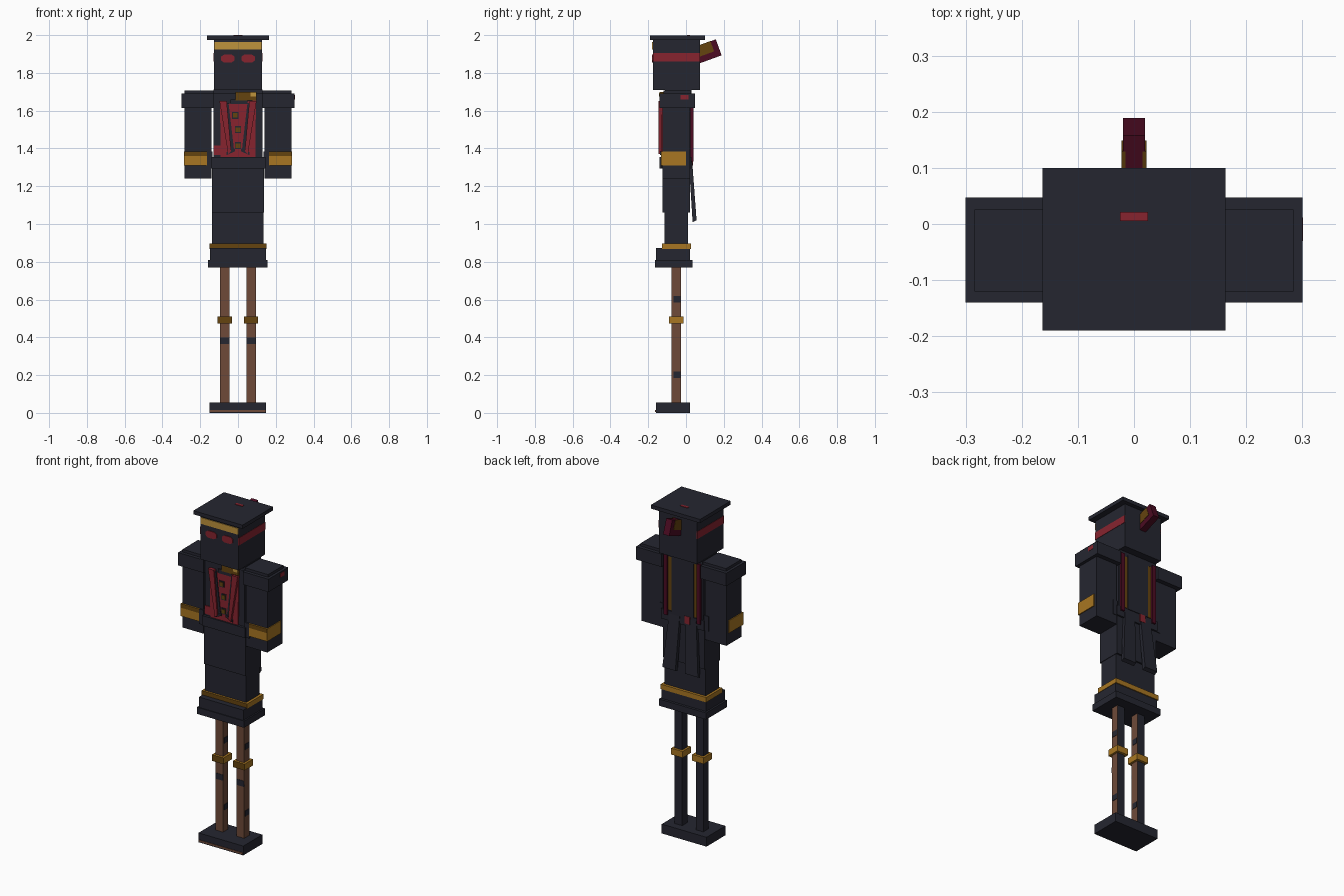
import bpy, bmesh, math
from mathutils import Matrix, Vector

if "Cube" in bpy.data.objects:
    bpy.data.objects.remove(bpy.data.objects["Cube"], do_unlink=True)


def material(name, hex_code):
    rgb = [int(hex_code[i:i + 2], 16) / 255 for i in (0, 2, 4)]
    lin = [c / 12.92 if c <= 0.04045 else ((c + 0.055) / 1.055) ** 2.4 for c in rgb]
    m = bpy.data.materials.new(name)
    m.use_nodes = True
    m.diffuse_color = (*lin, 1)
    m.node_tree.nodes["Principled BSDF"].inputs["Base Color"].default_value = (*lin, 1)
    return m


NAVY = material("dark navy", "252630")
GOLD = material("gold", "A87622")
PALE = material("pale gold", "BF933C")
BRONZE = material("bronze", "65430F")
RED = material("red", "87242F")
MAROON = material("maroon", "4C0B22")
WOOD = material("brown", "6E4A39")


def finish(name, bm, mats):
    bmesh.ops.recalc_face_normals(bm, faces=bm.faces)
    me = bpy.data.meshes.new(name)
    bm.to_mesh(me)
    bm.free()
    for m in mats:
        me.materials.append(m)
    ob = bpy.data.objects.new(name, me)
    bpy.context.collection.objects.link(ob)
    return ob


def box(name, x, y, z, *mats, rule=None):
    """Box from three (low, high) ranges; rule maps a face normal to a material slot."""
    bm = bmesh.new()
    size = [b - a for a, b in (x, y, z)]
    mid = [(a + b) / 2 for a, b in (x, y, z)]
    bmesh.ops.create_cube(bm, size=1, matrix=Matrix.Translation(mid) @ Matrix.Diagonal((*size, 1)))
    bm.normal_update()
    if rule:
        for f in bm.faces:
            f.material_index = rule(f.normal)
    return finish(name, bm, mats)


def plate(name, pts, y, mat):
    """Flat outline in x and z, extruded over the y range."""
    bm = bmesh.new()
    f = bm.faces.new([bm.verts.new((px, y[0], pz)) for px, pz in pts])
    ext = bmesh.ops.extrude_face_region(bm, geom=[f])
    bmesh.ops.translate(bm, vec=(0, y[1] - y[0], 0),
                        verts=[v for v in ext["geom"] if isinstance(v, bmesh.types.BMVert)])
    return finish(name, bm, [mat])


def side_x(s, a, b):
    return tuple(sorted((s * a, s * b)))


def front_bronze(n):
    return 1 if n.y < -0.5 else 0


SIDES = ((1, "left"), (-1, "right"))

# Head and flat hat
box("head", (-.127, .127), (-.175, .075), (1.71, 1.98), NAVY)
box("hat_brim", (-.163, .163), (-.19, .10), (1.975, 1.997), NAVY)
box("hat_top_mark", (-.025, .025), (.005, .021), (1.996, 2.0), RED)
box("hat_band", (-.125, .125), (-.179, -.17), (1.925, 1.963), PALE)
for s, side in SIDES:
    box(side + "_head_stripe", side_x(s, .122, .129), (-.175, .075), (1.86, 1.905), RED)
    cx = s * .054
    eye = [(-.036, -.01), (-.02, -.021), (.02, -.021), (.036, -.01),
           (.036, .01), (.02, .021), (-.02, .021), (-.036, .01)]
    plate(side + "_eye", [(cx + a, 1.876 + b) for a, b in eye], (-.179, -.172), RED)

# Tilted plume behind the head
plume = [box("plume", (-.02, .02), (-.08, .08), (-.045, .045), MAROON)]
for s, side in SIDES:
    plume.append(box(side + "_plume_plate", side_x(s, .015, .022), (-.05, .05), (-.012, .046), BRONZE))
for ob in plume:
    ob.location = (0, .098, 1.908)
    ob.rotation_euler.x = math.radians(20)

# Torso
box("torso", (-.13, .13), (-.125, .025), (1.30, 1.69), NAVY)
box("neck", (-.13, .13), (-.11, .03), (1.68, 1.712), NAVY)
box("belt", (-.14, .145), (-.14, .03), (1.295, 1.355), NAVY)

# Vest, dark V, lapels and buttons
plate("vest", [(-.095, 1.63), (.095, 1.655), (.092, 1.355), (-.092, 1.355)], (-.131, -.12), RED)
for s, side in SIDES:
    plate(side + "_vest_line", [(s * .064, 1.64), (s * .050, 1.64), (s * .020, 1.385), (s * .042, 1.385)],
          (-.136, -.128), NAVY)
    plate(side + "_lapel", [(s * .098, 1.65), (s * .060, 1.65), (s * .036, 1.385), (s * .052, 1.37)],
          (-.145, -.125), RED)
    plate(side + "_vest_hem", [(s * .06, 1.38), (s * .015, 1.40), (s * .015, 1.385), (s * .06, 1.365)],
          (-.138, -.128), NAVY)
for i, (bx, bz) in enumerate(((-.015, 1.575), (0, 1.50), (0, 1.415))):
    box("button_rim_%d" % i, (bx - .017, bx + .017), (-.135, -.128), (bz - .018, bz + .018), NAVY)
    box("button_%d" % i, (bx - .012, bx + .012), (-.139, -.133), (bz - .012, bz + .012), BRONZE)
box("vest_neckline", (-.04, .05), (-.134, -.128), (1.635, 1.66), NAVY)
box("collar", (-.012, .098), (-.138, -.12), (1.655, 1.70), BRONZE)
box("collar_pin", (.065, .095), (-.142, -.135), (1.675, 1.695), PALE)
box("hip_patch", (-.13, -.09), (-.130, -.123), (1.365, 1.415), RED)

# Back straps and coat tails
for s, side in SIDES:
    box(side + "_back_strap", side_x(s, .098, .122), (.015, .04), (1.33, 1.69), MAROON)
    box(side + "_strap_trim", side_x(s, .072, .098), (.02, .029), (1.36, 1.69), BRONZE)
    bm = bmesh.new()
    tail = [((.02, .09), (.015, .032), 1.33), ((.032, .118), (.035, .056), 1.01)]
    rings = [[bm.verts.new((s * x, y, z + (.01 if j > 1 else 0)))
              for j, (x, y) in enumerate(((xs[0], ys[0]), (xs[1], ys[0]), (xs[1], ys[1]), (xs[0], ys[1])))]
             for xs, ys, z in tail]
    for r in rings:
        bm.faces.new(r)
    for k in range(4):
        n = (k + 1) % 4
        bm.faces.new((rings[0][k], rings[0][n], rings[1][n], rings[1][k]))
    finish(side + "_coat_tail", bm, [NAVY])
box("back_panel", (-.072, .072), (.02, .034), (1.355, 1.69), NAVY)
box("back_belt_patch", (-.05, -.015), (.027, .036), (1.31, 1.355), RED)

# Arms, shoulder pads and cuffs
for s, side in SIDES:
    box(side + "_arm", side_x(s, .14, .282), (-.125, .02), (1.24, 1.69), NAVY)
    box(side + "_shoulder_pad", side_x(s, .13, .30), (-.14, .047), (1.613, 1.69), NAVY)
    box(side + "_shoulder_cap", side_x(s, .13, .284), (-.12, .026), (1.685, 1.706), NAVY)
    box(side + "_cuff", side_x(s, .165, .287), (-.133, 0), (1.31, 1.36), GOLD)
    box(side + "_cuff_top", side_x(s, .165, .287), (-.133, 0), (1.36, 1.385), GOLD, BRONZE,
        rule=front_bronze)
    box(side + "_cuff_inner", side_x(s, .135, .166), (-.132, .023), (1.295, 1.385), NAVY)
box("shoulder_mark", (.296, .3015), (-.03, .012), (1.658, 1.682), RED)

# Skirt with gold hem band
box("upper_skirt", (-.138, .138), (-.125, .02), (1.06, 1.30), NAVY)
box("lower_skirt", (-.138, .135), (-.115, .01), (.86, 1.06), NAVY)
box("hem_band", (-.152, .15), (-.127, .026), (.868, .897), GOLD, BRONZE, rule=front_bronze)
box("hem", (-.147, .147), (-.16, .02), (.805, .872), NAVY)
box("hem_rim", (-.158, .156), (-.165, .035), (.77, .81), NAVY)

# Legs: brown on the front and left faces, dark elsewhere
for cx, side in ((.069, "left"), (-.071, "right")):
    box(side + "_leg", (cx - .025, cx + .025), (-.076, -.027), (.05, .79), WOOD, NAVY,
        rule=lambda n: 0 if n.y < -.5 or n.x > .5 else 1)
    box(side + "_knee_band", (cx - .038, cx + .038), (-.09, -.012), (.472, .51), GOLD, BRONZE,
        rule=front_bronze)
    box(side + "_shin_patch", (cx - .025, cx + .025), (-.078, -.07), (.365, .40), NAVY)
    for i, z in enumerate((.20, .60)):
        box("%s_leg_patch_%d" % (side, i), (cx + .019, cx + .027), (-.066, -.03),
            (z - .016, z + .018), NAVY)

# Feet
box("feet", (-.15, .147), (-.16, .02), (0, .056), NAVY)
box("sole_stripe", (-.148, .145), (-.163, -.155), (.006, .016), WOOD)
